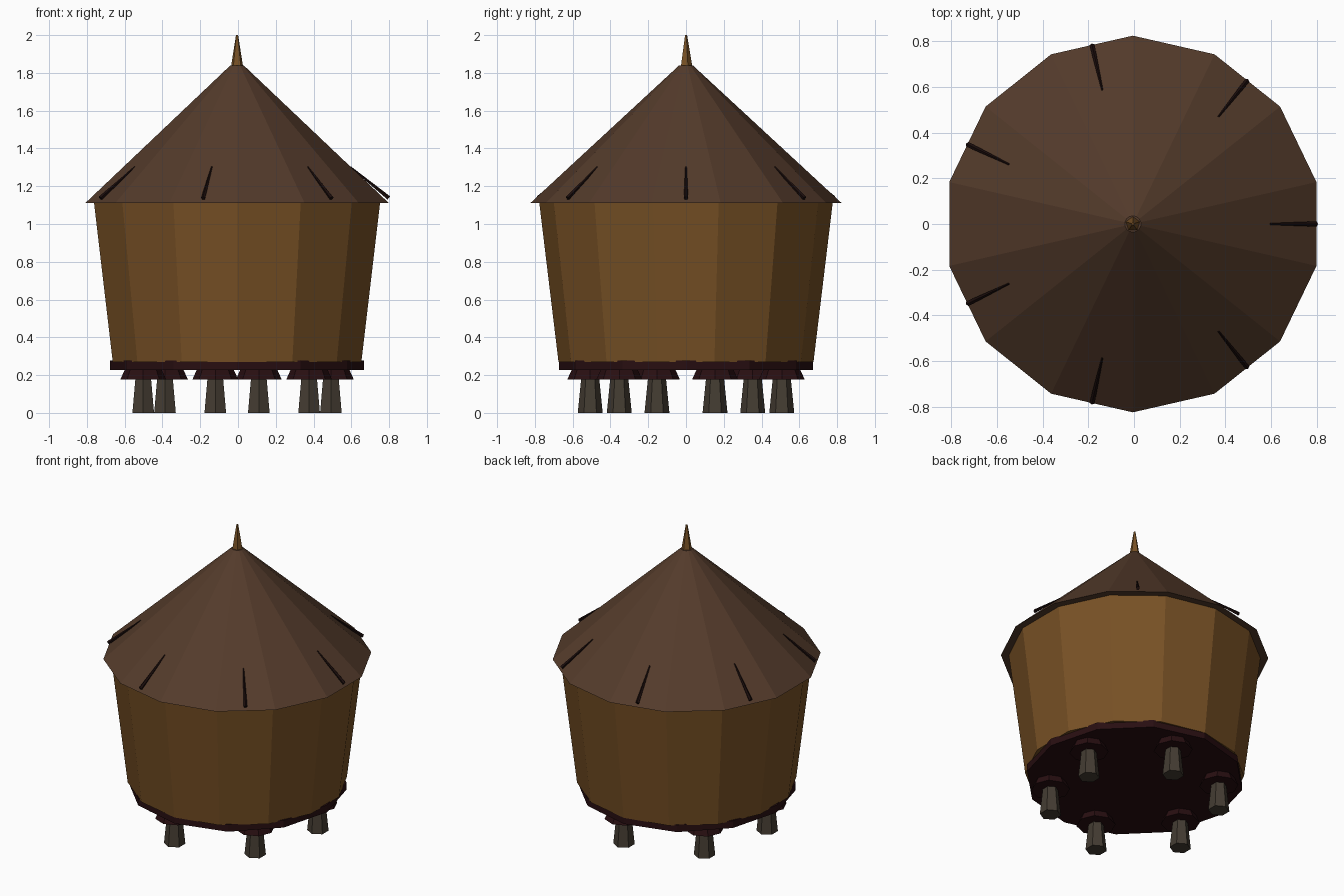
import bpy
from math import cos, sin, radians, tau
from mathutils import Vector

if "Cube" in bpy.data.objects:
    bpy.data.objects.remove(bpy.data.objects["Cube"])

CX = -0.005  # axis of the hut


def mat(name, rgb):
    m = bpy.data.materials.new(name)
    m.diffuse_color = [((c / 255 + 0.055) / 1.055) ** 2.4 for c in rgb] + [1]
    m.use_nodes = True
    m.node_tree.nodes["Principled BSDF"].inputs["Base Color"].default_value = m.diffuse_color
    return m


WALL = mat("tan wall", (120, 81, 37))
ROOF = mat("brown thatch", (84, 59, 43))
DARK = mat("dark red wood", (40, 14, 17))
POST = mat("grey post", (68, 60, 50))
TWIG = mat("black twig", (26, 12, 11))


def cone(name, p0, p1, r0, r1, sides, material):
    """Flat-shaded tapered prism from p0 to p1."""
    p0, p1 = Vector(p0), Vector(p1)
    axis = p1 - p0
    bpy.ops.mesh.primitive_cone_add(vertices=sides, radius1=r0, radius2=r1,
                                    depth=axis.length, location=(p0 + p1) / 2)
    ob = bpy.context.object
    ob.name = name
    if axis.xy.length > 1e-6:
        ob.rotation_euler = axis.to_track_quat('Z', 'Y').to_euler()
    ob.data.materials.append(material)
    return ob


def upright(name, z0, z1, r0, r1, sides, material, x=CX, y=0):
    return cone(name, (x, y, z0), (x, y, z1), r0, r1, sides, material)


# floor, wall, roof and finial
upright("floor", 0.228, 0.277, 0.673, 0.673, 12, DARK)
upright("wall", 0.27, 1.115, 0.675, 0.777, 14, WALL)
upright("roof", 1.11, 1.84, 0.825, 0.036, 14, ROOF)
upright("finial", 1.83, 2.0, 0.034, 0.006, 5, WALL)

# six posts, each with a flared guard plate
for i in range(6):
    a = radians(17.2 + 60 * i)
    x, y = CX + 0.52 * cos(a), 0.52 * sin(a)
    upright(f"post_{i + 1}", 0, 0.22, 0.066, 0.044, 6, POST, x, y)
    upright(f"post_guard_{i + 1}", 0.177, 0.235, 0.121, 0.095, 8, DARK, x, y)

# seven twigs lying on the roof edge
for i in range(7):
    a = tau * i / 7
    lo = (CX + 0.803 * cos(a), 0.803 * sin(a), 1.137)
    hi = (CX + 0.60 * cos(a), 0.60 * sin(a), 1.302)
    cone(f"roof_twig_{i + 1}", lo, hi, 0.012, 0.004, 5, TWIG)
